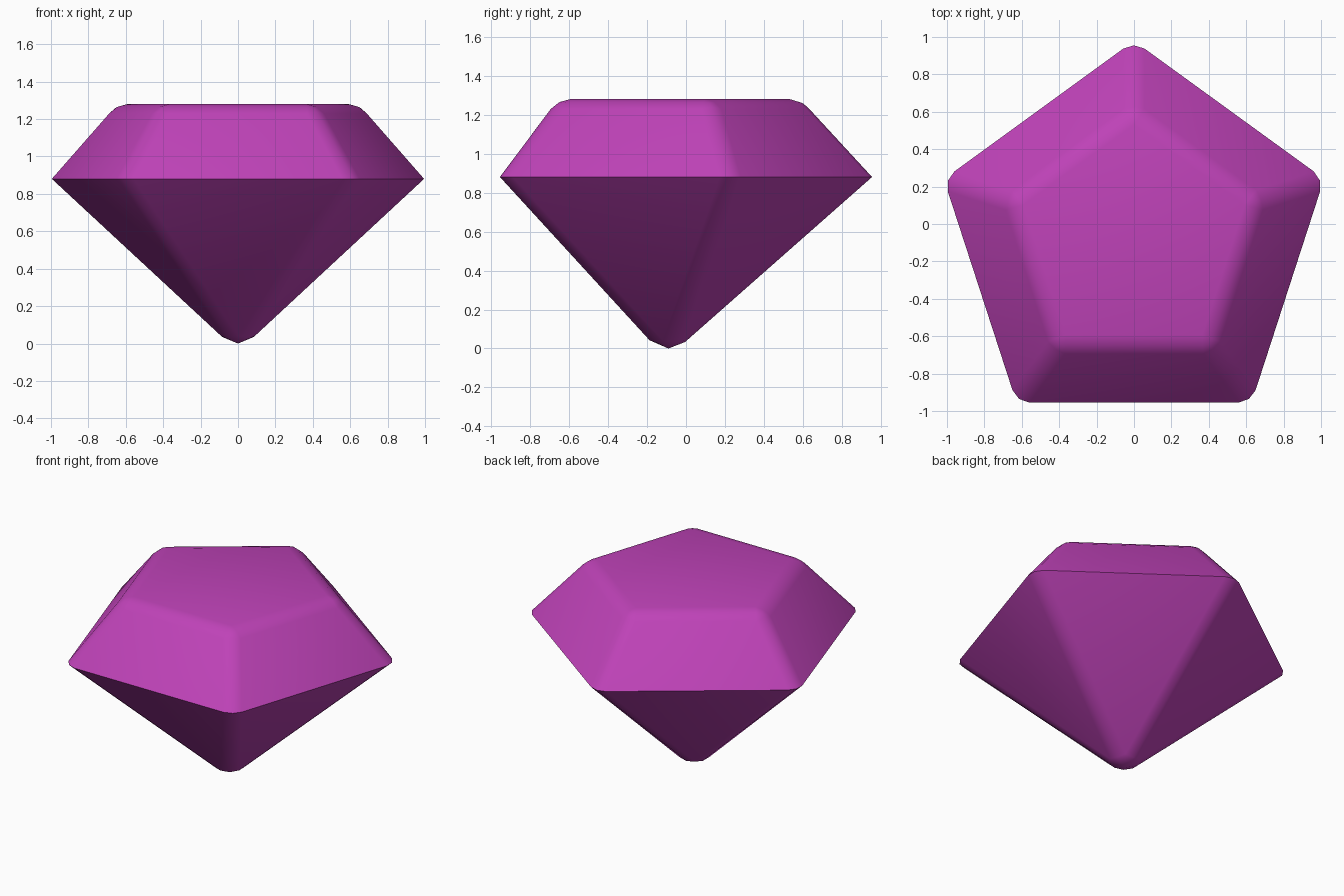
import bpy, bmesh, math

if "Cube" in bpy.data.objects:
    bpy.data.objects.remove(bpy.data.objects["Cube"])

CENTRE_Y = -0.09
GIRDLE_Z, TABLE_Z, TIP_Z = 0.88, 1.28, -0.035

mat = bpy.data.materials.new("magenta gem")
mat.diffuse_color = (0.52, 0.055, 0.48, 1)
mat.use_nodes = True
mat.node_tree.nodes["Principled BSDF"].inputs["Base Color"].default_value = mat.diffuse_color


def ring(bm, radius, z):
    """Regular pentagon pointing to the back."""
    angles = [math.pi / 2 + i * math.tau / 5 for i in range(5)]
    return [bm.verts.new((radius * math.cos(a), CENTRE_Y + radius * math.sin(a), z))
            for a in angles]


# cut gem: flat table, sloping crown, pointed pavilion
bm = bmesh.new()
girdle = ring(bm, 1.069, GIRDLE_Z)
table = ring(bm, 0.70, TABLE_Z)
tip = bm.verts.new((0, CENTRE_Y, TIP_Z))
bm.faces.new(table)
for i in range(5):
    j = (i + 1) % 5
    bm.faces.new((girdle[i], girdle[j], table[j], table[i]))
    bm.faces.new((tip, girdle[j], girdle[i]))
bmesh.ops.recalc_face_normals(bm, faces=bm.faces)

# round every edge except the sharp girdle
soft = [e for e in bm.edges if not all(v in girdle for v in e.verts)]
bmesh.ops.bevel(bm, geom=soft, offset=0.063, offset_type='OFFSET',
                segments=2, profile=0.5, affect='EDGES')

# settle the rounded tip on the ground, keeping the girdle level
low = min(v.co.z for v in bm.verts)
for v in bm.verts:
    if v.co.z < GIRDLE_Z - 0.1:
        v.co.z -= low

mesh = bpy.data.meshes.new("gem")
bm.to_mesh(mesh)
bm.free()
mesh.materials.append(mat)
gem = bpy.data.objects.new("gem", mesh)
bpy.context.collection.objects.link(gem)

# smooth facets with a crisp girdle line
bpy.context.view_layer.objects.active = gem
gem.select_set(True)
bpy.ops.object.shade_smooth_by_angle(angle=math.radians(65))
